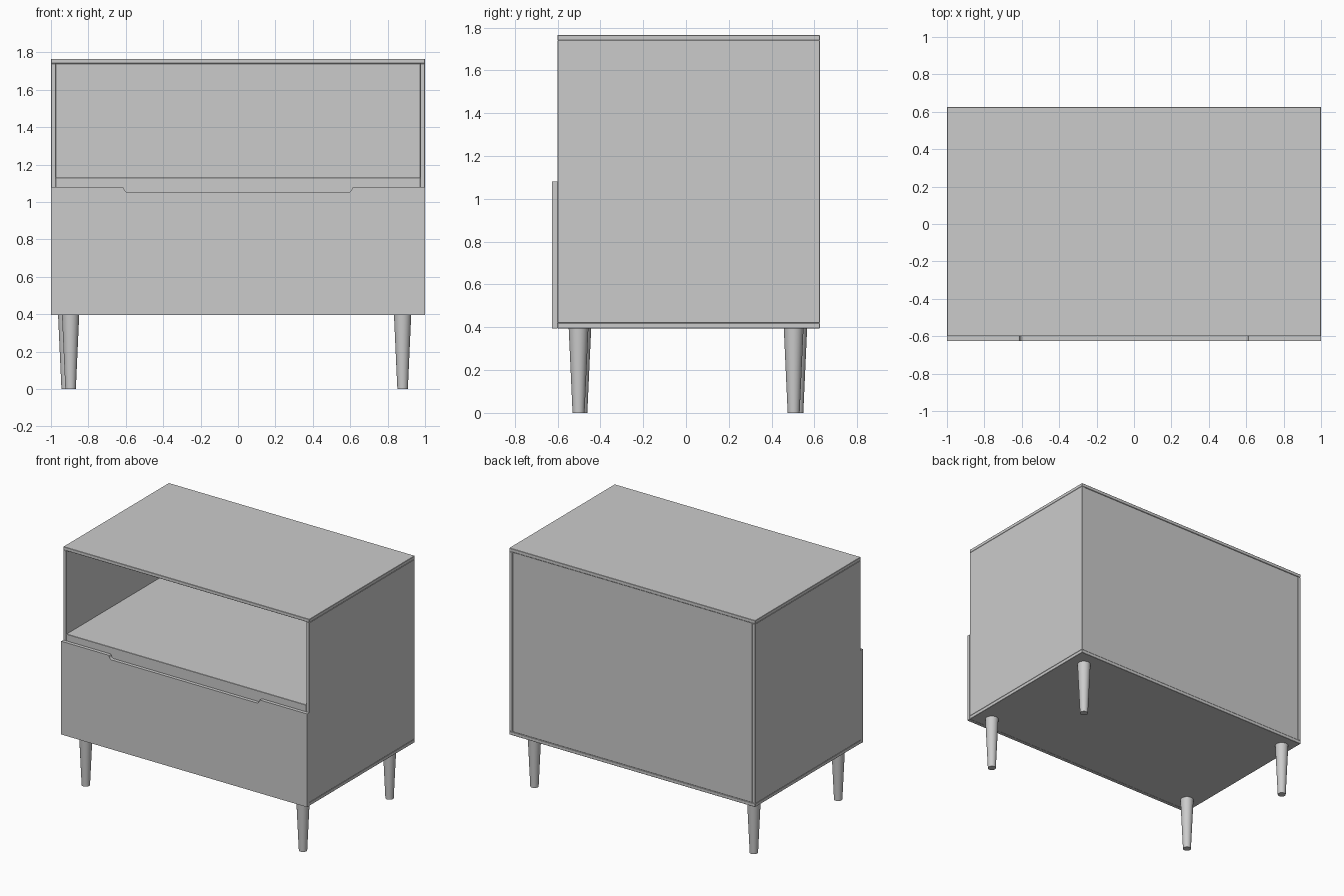
import bpy, bmesh
from math import sin, cos, pi

if "Cube" in bpy.data.objects:
    bpy.data.objects.remove(bpy.data.objects["Cube"])

T = 0.025                      # board thickness
Z0, Z1 = 0.395, 1.766          # cabinet bottom and top
YF, YB = -0.6, 0.625           # cabinet front and back


def make_object(name, bm):
    bmesh.ops.recalc_face_normals(bm, faces=bm.faces)
    me = bpy.data.meshes.new(name)
    bm.to_mesh(me)
    bm.free()
    ob = bpy.data.objects.new(name, me)
    bpy.context.collection.objects.link(ob)
    return ob


def soften(ob):
    mod = ob.modifiers.new("edge_softening", 'BEVEL')
    mod.width = 0.002
    mod.segments = 1
    mod.limit_method = 'ANGLE'
    mod.angle_limit = 1.0


def board(name, x0, x1, y0, y1, z0, z1):
    bm = bmesh.new()
    bmesh.ops.create_cube(bm, size=1)
    for v in bm.verts:
        v.co.x = x1 if v.co.x > 0 else x0
        v.co.y = y1 if v.co.y > 0 else y0
        v.co.z = z1 if v.co.z > 0 else z0
    ob = make_object(name, bm)
    soften(ob)
    return ob


# Cabinet carcass
board("top_panel", -1, 1, YF, YB, Z1 - T, Z1)
board("bottom_panel", -1, 1, YF, YB, Z0, Z0 + T)
board("left_side_panel", -1, -1 + T, YF, YB, Z0 + T, Z1 - T)
board("right_side_panel", 1 - T, 1, YF, YB, Z0 + T, Z1 - T)
board("back_panel", -1 + T, 1 - T, YB - T, YB - 0.003, Z0 + T, Z1 - T)
board("shelf", -1 + T, 1 - T, YF, YB - T, 1.03, 1.13)

# Drawer front with a rounded finger notch in its top edge
top, r = 1.08, 0.022
half = [(1, Z0), (1, top), (0.617, top), (0.612, top - 0.002), (0.61, top - 0.006)]
half += [(0.61 - r + r * cos(a), top - 0.006 - r * sin(a))
         for a in (i * pi / 12 for i in range(1, 7))]
outline = half + [(-x, z) for x, z in reversed(half)]
bm = bmesh.new()
face = bm.faces.new([bm.verts.new((x, YF - T, z)) for x, z in outline])
ext = bmesh.ops.extrude_face_region(bm, geom=[face])
bmesh.ops.translate(bm, vec=(0, T, 0),
                    verts=[g for g in ext["geom"] if isinstance(g, bmesh.types.BMVert)])
make_object("drawer_front", bm)

# Tapered round legs
legs = {
    "front_right_leg": (0.88, -0.502),
    "back_right_leg": (0.88, 0.503),
    "front_left_leg": (-0.895, -0.489),
    "back_left_leg": (-0.916, 0.52),
}
for name, (x, y) in legs.items():
    bpy.ops.mesh.primitive_cone_add(vertices=32, radius1=0.028, radius2=0.046,
                                    depth=Z0, location=(x, y, Z0 / 2))
    leg = bpy.context.object
    leg.name = name
    bpy.ops.object.shade_smooth_by_angle()
